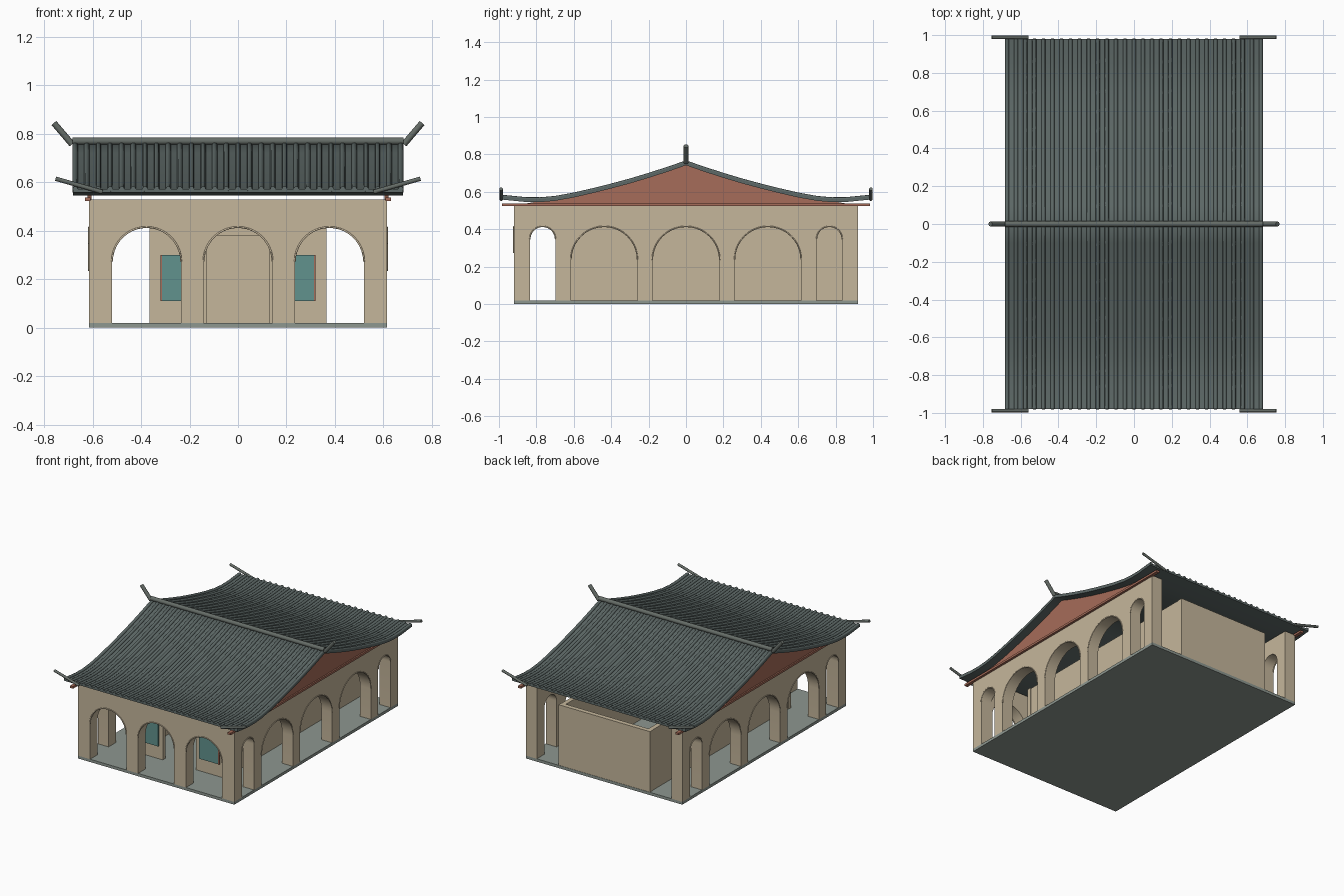
import bpy, bmesh, math
from mathutils import Vector

if "Cube" in bpy.data.objects:
    bpy.data.objects.remove(bpy.data.objects["Cube"])


def material(name, rgb):
    m = bpy.data.materials.new(name)
    m.diffuse_color = (*rgb, 1)
    m.use_nodes = True
    m.node_tree.nodes["Principled BSDF"].inputs["Base Color"].default_value = m.diffuse_color
    return m


PLASTER = material("plaster", (0.56, 0.47, 0.33))
TILE = material("grey_tile", (0.11, 0.14, 0.135))
RIDGE = material("ridge_tile", (0.13, 0.15, 0.135))
RED = material("red_wood", (0.38, 0.15, 0.10))
TEAL = material("teal_panel", (0.12, 0.29, 0.27))
STONE = material("stone", (0.27, 0.31, 0.28))


def finish(bm, name, mat, smooth=False):
    bmesh.ops.recalc_face_normals(bm, faces=bm.faces)
    me = bpy.data.meshes.new(name)
    bm.to_mesh(me)
    bm.free()
    ob = bpy.data.objects.new(name, me)
    bpy.context.collection.objects.link(ob)
    me.materials.append(mat)
    if smooth:
        bpy.ops.object.select_all(action='DESELECT')
        ob.select_set(True)
        bpy.context.view_layer.objects.active = ob
        bpy.ops.object.shade_smooth_by_angle(angle=math.radians(50))
    return ob


def box(name, x0, x1, y0, y1, z0, z1, mat):
    bm = bmesh.new()
    bmesh.ops.create_cube(bm, size=1)
    for v in bm.verts:
        v.co = ((x0 + x1) / 2 + v.co.x * (x1 - x0),
                (y0 + y1) / 2 + v.co.y * (y1 - y0),
                (z0 + z1) / 2 + v.co.z * (z1 - z0))
    return finish(bm, name, mat)


def prism(name, outline, axis, a, b, mat):
    """Extrude a (u, z) outline from a to b along axis 'x' or 'y'."""
    bm = bmesh.new()
    place = (lambda u, z, d: (d, u, z)) if axis == 'x' else (lambda u, z, d: (u, d, z))
    face = bm.faces.new([bm.verts.new(place(u, z, a)) for u, z in outline])
    ext = bmesh.ops.extrude_face_region(bm, geom=[face])
    shift = Vector(place(0, 0, b - a))
    bmesh.ops.translate(bm, vec=shift, verts=[g for g in ext["geom"] if isinstance(g, bmesh.types.BMVert)])
    bmesh.ops.triangulate(bm, faces=[f for f in bm.faces if len(f.verts) > 4])
    return finish(bm, name, mat, True)


def tube(name, points, radius, mat, sides=8):
    cu = bpy.data.curves.new(name, 'CURVE')
    cu.dimensions = '3D'
    cu.bevel_depth = radius
    cu.bevel_resolution = max(0, sides // 2 - 2)
    cu.use_fill_caps = True
    sp = cu.splines.new('POLY')
    sp.points.add(len(points) - 1)
    for p, co in zip(sp.points, points):
        p.co = (*co, 1)
    ob = bpy.data.objects.new(name, cu)
    bpy.context.collection.objects.link(ob)
    cu.materials.append(mat)
    return ob


ARCH_TOP, WALL_TOP, FLOOR = 0.415, 0.53, 0.02


def arch(u0, u1, n=20):
    r, c = (u1 - u0) / 2, (u0 + u1) / 2
    return [(c - r * math.cos(math.pi * i / n), ARCH_TOP - r + r * math.sin(math.pi * i / n))
            for i in range(n + 1)]


def arcade(name, half, openings, axis, outer, inner):
    """Wall with arched openings and a slim moulding around each arch."""
    pts = [(-half, WALL_TOP), (-half, FLOOR)]
    for u0, u1 in openings:
        curve = arch(u0, u1)
        pts += [(u0, FLOOR)] + curve + [(u1, FLOOR)]
        path = [(outer, u, z) if axis == 'x' else (u, outer, z) for u, z in curve]
        tube(name + "_arch_trim", path, 0.004, PLASTER, 6)
    pts += [(half, FLOOR), (half, WALL_TOP)]
    prism(name, pts, axis, outer, inner, PLASTER)


# Floor slab and outer arcades
box("floor_slab", -0.615, 0.615, -0.92, 0.92, 0, FLOOR, STONE)
front_bays = [(-0.52, -0.235), (-0.142, 0.142), (0.235, 0.52)]
side_bays = [(-0.835, -0.698), (-0.615, -0.26), (-0.18, 0.18), (0.26, 0.615), (0.698, 0.835)]
arcade("front_arcade", 0.615, front_bays, 'y', -0.92, -0.835)
for s, side in ((-1, "left"), (1, "right")):
    arcade(side + "_arcade", 0.92, side_bays, 'x', s * 0.615, s * 0.53)

# Open-topped inner room with a doorway, windows and frames
prism("room_front_wall", [(-0.365, 0.45), (-0.365, FLOOR), (-0.13, FLOOR), (-0.13, 0.38),
                          (0.13, 0.38), (0.13, FLOOR), (0.365, FLOOR), (0.365, 0.45)],
      'y', -0.66, -0.63, PLASTER)
box("room_back_wall", -0.36, 0.36, 0.885, 0.918, FLOOR, 0.45, PLASTER)
for s in (-1, 1):
    x0, x1 = sorted((s * 0.325, s * 0.357))
    box("room_side_wall", x0, x1, -0.63, 0.885, FLOOR, 0.45, PLASTER)
    x0, x1 = sorted((s * 0.16, s * 0.318))
    box("window_panel", x0, x1, -0.668, -0.655, 0.11, 0.30, TEAL)
    x0, x1 = sorted((s * 0.313, s * 0.32))
    box("window_frame", x0, x1, -0.673, -0.655, 0.11, 0.30, RED)

# Sweeping roof curve: half profile mirrored across the ridge
half = [(0, 0.757), (0.1, 0.722), (0.2, 0.69), (0.3, 0.66), (0.4, 0.633), (0.5, 0.608),
        (0.6, 0.585), (0.7, 0.567), (0.78, 0.56), (0.86, 0.561), (0.98, 0.573)]
roof_line = [(-y, z) for y, z in reversed(half[1:])] + half
prism("roof_deck", roof_line + [(y, z - 0.015) for y, z in reversed(roof_line)],
      'x', -0.682, 0.682, TILE)

# Rounded tile ribs running down both slopes
RIBS = 29
for i in range(RIBS):
    x = -0.672 + 1.344 * i / (RIBS - 1)
    tube("tile_rib", [(x, y, z) for y, z in roof_line], 0.011, TILE, 8)

# Gable panels and side beams
gable = [(y, z - 0.012) for y, z in roof_line if abs(y) < 0.75]
gable = [(-0.9, 0.53), (-0.8, 0.547)] + gable + [(0.8, 0.547), (0.9, 0.53)]
for s in (-1, 1):
    prism("gable_panel", gable, 'x', s * 0.605, s * 0.622, RED)
    x0, x1 = sorted((s * 0.608, s * 0.632))
    box("side_beam", x0, x1, -0.985, 0.985, 0.523, 0.538, RED)

# Ridge and upturned finials at ridge and eaves
tube("ridge", [(-0.683, 0, 0.77), (0.683, 0, 0.77)], 0.015, RIDGE, 12)
for s in (-1, 1):
    tube("ridge_finial", [(s * 0.685, 0, 0.757), (s * 0.76, 0, 0.845)], 0.013, RIDGE, 12)
    for t in (-1, 1):
        tube("eave_finial", [(s * 0.56, t * 0.988, 0.56), (s * 0.753, t * 0.988, 0.615)],
             0.009, RIDGE, 12)
